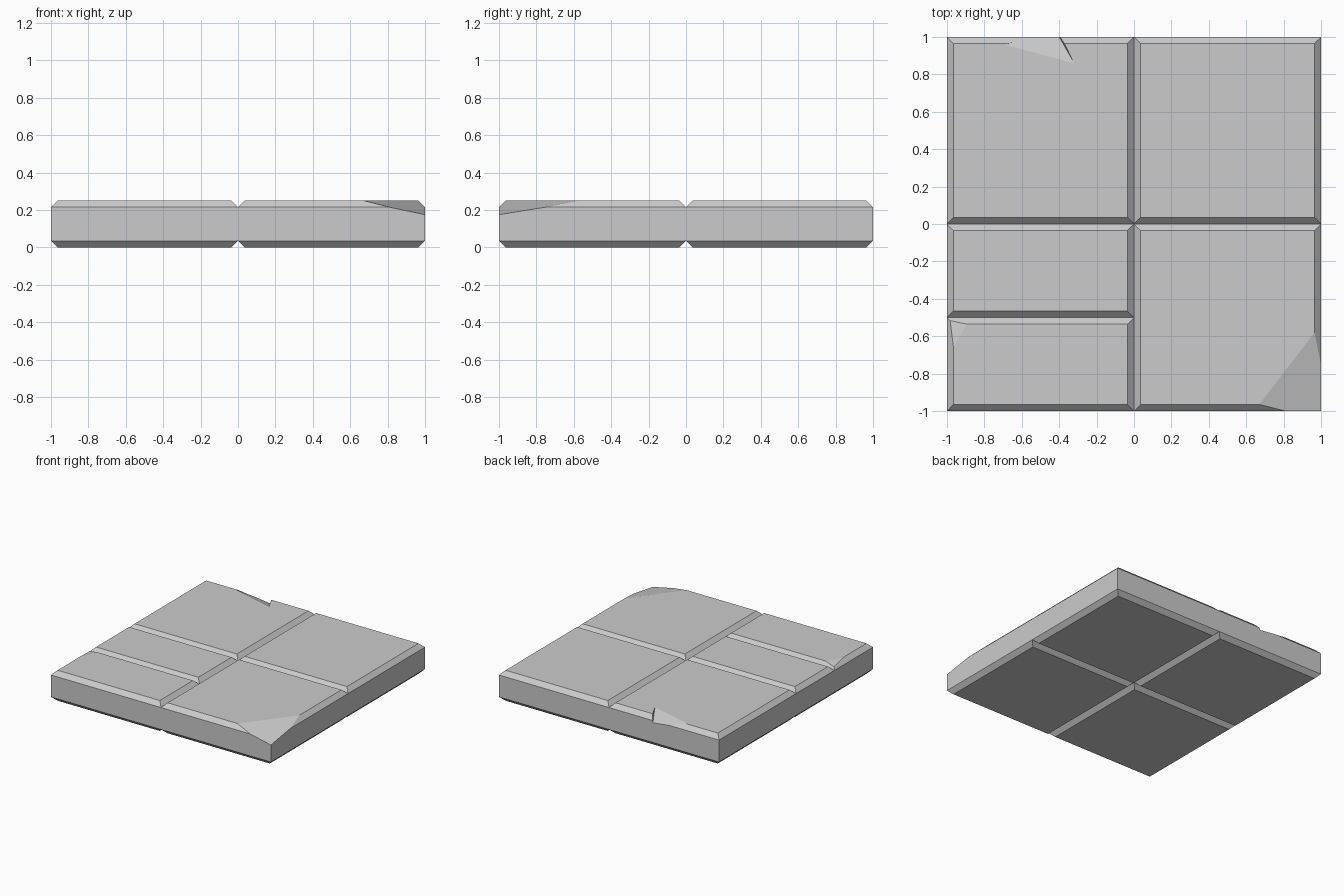
import bpy, bmesh
from mathutils import Vector

if "Cube" in bpy.data.objects:
    bpy.data.objects.remove(bpy.data.objects["Cube"])

H, C = 0.25, 0.035   # slab height, chamfer size


def finish(name, bm):
    bmesh.ops.recalc_face_normals(bm, faces=bm.faces[:])
    me = bpy.data.meshes.new(name)
    bm.to_mesh(me)
    bm.free()
    ob = bpy.data.objects.new(name, me)
    bpy.context.collection.objects.link(ob)
    return ob


def tile(name, x0, x1, y0, y1, low_front=C, low_back=C, chip=None):
    """Chamfered block; low_* set the bottom chamfer at the y ends,
    chip is three points of a plane that breaks off an upper corner."""
    bm = bmesh.new()
    rings = []
    for z, cx, cf, cb in ((0, C, low_front, low_back), (C, 0, 0, 0),
                          (H - C, 0, 0, 0), (H, C, C, C)):
        rings.append([bm.verts.new(p) for p in (
            (x0 + cx, y0 + cf, z), (x1 - cx, y0 + cf, z),
            (x1 - cx, y1 - cb, z), (x0 + cx, y1 - cb, z))])
    bm.faces.new(rings[0][::-1])
    bm.faces.new(rings[-1])
    for a, b in zip(rings, rings[1:]):
        for i in range(4):
            j = (i + 1) % 4
            bm.faces.new((a[i], a[j], b[j], b[i]))
    if chip:
        p, q, r = map(Vector, chip)
        n = (q - p).cross(r - p)
        if n.z < 0:
            n.negate()
        bmesh.ops.bisect_plane(bm, geom=bm.verts[:] + bm.edges[:] + bm.faces[:],
                               plane_co=p, plane_no=n, clear_outer=True)
        bmesh.ops.holes_fill(bm, edges=[e for e in bm.edges if e.is_boundary])
    return finish(name, bm)


# Tiles
back_left = tile("tile_back_left", -1, 0, 0, 1)
tile("tile_back_right", 0, 1, 0, 1)
tile("tile_front_right", 0, 1, -1, 0,
     chip=((0.67, -0.965, H), (0.965, -0.58, H), (1, -1, 0.175)))
# Front left tile is split in two on its upper side only
tile("half_tile_inner", -1, 0, -0.5, 0, low_front=0)
tile("half_tile_outer", -1, 0, -1, -0.5, low_back=0,
     chip=((-0.895, -0.535, H), (-0.965, -0.66, H), (-0.983, -0.517, 0.232)))

# Chip notch in the back edge: sloping floor with steep end walls
a, b, c = Vector((-0.685, 0.957, H)), Vector((-0.32, 0.86, H)), Vector((-0.40, 1, 0.197))
n = (b - a).cross(c - a)


def on_floor(x, y):
    return Vector((x, y, a.z - (n.x * (x - a.x) + n.y * (y - a.y)) / n.z))


d = on_floor(-0.485, 1.04)
c2 = b + (c - b) * 1.3
bm = bmesh.new()
for p, shift in ((a, -0.02), (b, 0.02), (c2, 0.02), (d, -0.02)):
    bm.verts.new(p)
    bm.verts.new((p.x + shift, p.y, 0.35))
bmesh.ops.convex_hull(bm, input=bm.verts[:])
cutter = finish("notch_cutter", bm)
cutter.hide_render = True
cutter.hide_set(True)
mod = back_left.modifiers.new("notch", 'BOOLEAN')
mod.operation = 'DIFFERENCE'
mod.solver = 'EXACT'
mod.object = cutter
